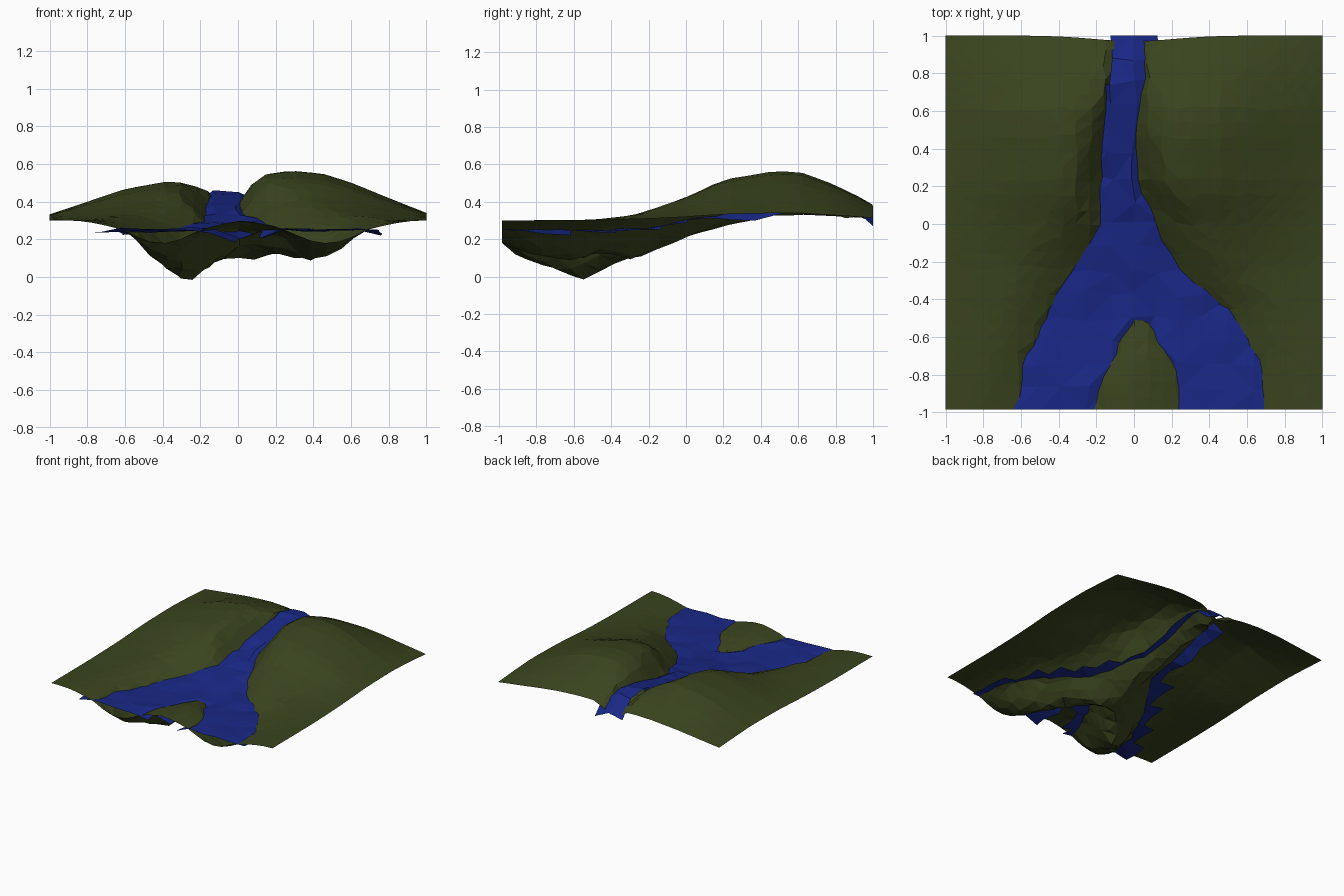
import bpy, bmesh, math, random
from mathutils import Vector

if "Cube" in bpy.data.objects:
    bpy.data.objects.remove(bpy.data.objects["Cube"])

random.seed(4)


def curve(pts, v):
    """Piecewise-linear lookup."""
    if v <= pts[0][0]:
        return pts[0][1]
    for (a, fa), (b, fb) in zip(pts, pts[1:]):
        if v <= b:
            return fa + (fb - fa) * (v - a) / (b - a)
    return pts[-1][1]


# River course: x, y, half width
STEM = [(-.02, 1.05, .07), (-.02, .85, .09), (-.05, .7, .085), (-.08, .5, .09), (-.08, .2, .115),
        (-.03, 0, .135), (-.03, -.2, .2)]
LEFT = [(-.03, -.2, .2), (-.19, -.4, .2), (-.29, -.6, .19), (-.38, -.8, .19), (-.42, -1.1, .21)]
RIGHT = [(-.03, -.2, .2), (.17, -.4, .16), (.37, -.6, .18), (.45, -.8, .2), (.48, -1.1, .22)]

# Height profiles along y and across x
LEVEL = [(-1, .25), (-.5, .24), (-.2, .26), (0, .29), (.2, .335), (.5, .40), (.7, .45), (.85, .435),
         (.95, .39), (1, .33)]
FLOOR_L = [(-1, .18), (-.9, .11), (-.75, .05), (-.55, -.02), (-.4, .06), (-.25, .11), (0, .2), (.2, .27),
           (.5, .33), (1, .30)]
FLOOR_R = [(-1, .18), (-.8, .11), (-.6, .085), (-.42, .13), (-.3, .09), (-.2, .12)]
HILL_Y = [(-1, 0), (-.5, .01), (-.2, .06), (0, .13), (.2, .22), (.45, .262), (.6, .265), (.8, .19), (1, .09)]
HILL_X = [(-1, .12), (-.6, .63), (-.38, .78), (-.2, .74), (.05, .87), (.28, 1), (.45, .94), (.6, .76),
          (.8, .45), (1, .15)]


def river(x, y):
    """Distance to the river centre in half widths, and whether the right branch is nearest."""
    best, right = 99, False
    for path in (STEM, LEFT, RIGHT):
        for a, b in zip(path, path[1:]):
            pa, pb = Vector(a[:2]), Vector(b[:2])
            d = pb - pa
            k = max(0, min(1, (Vector((x, y)) - pa).dot(d) / d.length_squared))
            t = (Vector((x, y)) - pa - d * k).length / (a[2] + (b[2] - a[2]) * k)
            if t < best:
                best, right = t, path is RIGHT
    return best, right


def land_z(x, y):
    t, right = river(x, y)
    level = curve(LEVEL, y)
    if t < 1:
        floor = curve(FLOOR_R if right else FLOOR_L, y)
        return level - (level - floor) * math.cos(t * math.pi / 2)
    hill = .30 + curve(HILL_Y, y) * curve(HILL_X, x)
    return level + (hill - level) * math.sin(math.pi / 2 * min(1, (t - 1) / 1.4))


def water_z(x, y):
    t, _ = river(x, y)
    island = abs(x) < .3 and y < -.4
    drop = .08 if island or y > .15 else .025
    return curve(LEVEL, y) + .006 - drop * max(0, min(t, 1.9) - 1) + random.uniform(-.011, .011)


def sheet(name, nx, ny, height, color, keep=None, jitter=0):
    """Gridded sheet lifted by a height function; keep() selects the faces that stay."""
    bm = bmesh.new()
    bmesh.ops.create_grid(bm, x_segments=nx, y_segments=ny, size=1)
    if keep:
        drop = [f for f in bm.faces if not keep(f.calc_center_median())]
        bmesh.ops.delete(bm, geom=drop, context='FACES')
    for v in bm.verts:
        if abs(v.co.x) < .98 and abs(v.co.y) < .98:
            v.co.x += random.uniform(-jitter, jitter)
            v.co.y += random.uniform(-jitter, jitter)
        x, y = v.co.x, v.co.y
        v.co.z = height(x, y)
        if y < -.98:
            v.co.y = -.985
        if not keep and y > .98:
            v.co.y -= .03 * math.exp(-(x / .3) ** 2)
    bmesh.ops.triangulate(bm, faces=bm.faces[:])
    me = bpy.data.meshes.new(name)
    bm.to_mesh(me)
    bm.free()
    mat = bpy.data.materials.new(name + "_colour")
    mat.diffuse_color = (*color, 1)
    mat.use_nodes = True
    mat.node_tree.nodes["Principled BSDF"].inputs["Base Color"].default_value = mat.diffuse_color
    me.materials.append(mat)
    ob = bpy.data.objects.new(name, me)
    bpy.context.collection.objects.link(ob)
    return ob


# Grassy valley terrain, faceted
sheet("terrain", 26, 26, land_z, (.042, .058, .013), jitter=.013)

# Forked river, its edges dipping under the banks
sheet("river", 16, 16, water_z, (.010, .021, .24), keep=lambda c: river(c.x, c.y)[0] < 1.6, jitter=.02)
